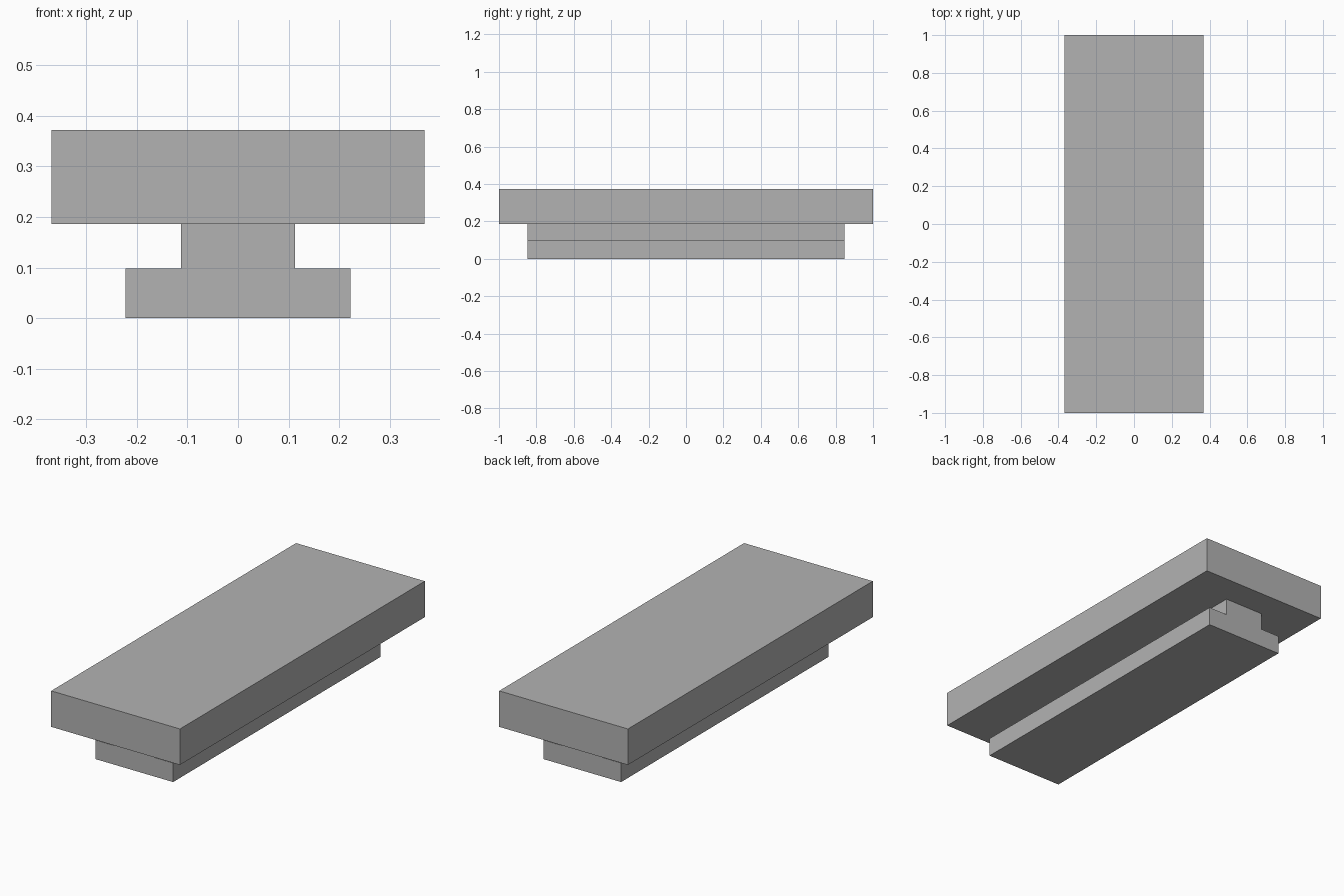
import bpy
import bmesh

cube = bpy.data.objects.get("Cube")
if cube:
    bpy.data.objects.remove(cube, do_unlink=True)

grey = bpy.data.materials.new("plain grey")
grey.use_nodes = True
colour = (0.45, 0.45, 0.45, 1)
grey.diffuse_color = colour
grey.node_tree.nodes["Principled BSDF"].inputs["Base Color"].default_value = colour


def extrude_profile(name, half_profile, half_length):
    """Mirror a right-hand (x, z) profile and extrude it along y."""
    outline = half_profile + [(-x, z) for x, z in reversed(half_profile)]
    bm = bmesh.new()
    face = bm.faces.new([bm.verts.new((x, -half_length, z)) for x, z in outline])
    result = bmesh.ops.extrude_face_region(bm, geom=[face], use_keep_orig=True)
    moved = [v for v in result["geom"] if isinstance(v, bmesh.types.BMVert)]
    bmesh.ops.translate(bm, verts=moved, vec=(0, 2 * half_length, 0))
    bmesh.ops.recalc_face_normals(bm, faces=bm.faces)
    mesh = bpy.data.meshes.new(name)
    bm.to_mesh(mesh)
    bm.free()
    mesh.materials.append(grey)
    obj = bpy.data.objects.new(name, mesh)
    bpy.context.collection.objects.link(obj)
    return obj


foot_top, slab_bottom, slab_top = 0.098, 0.186, 0.372
foot_half, stem_half, slab_half = 0.222, 0.113, 0.368

# Wide top slab
extrude_profile("top_slab", [(slab_half, slab_bottom), (slab_half, slab_top)], 1.0)

# Stepped rail below: wide foot and narrow stem
extrude_profile("stepped_rail", [(foot_half, 0), (foot_half, foot_top),
                                 (stem_half, foot_top), (stem_half, slab_bottom)], 0.847)
